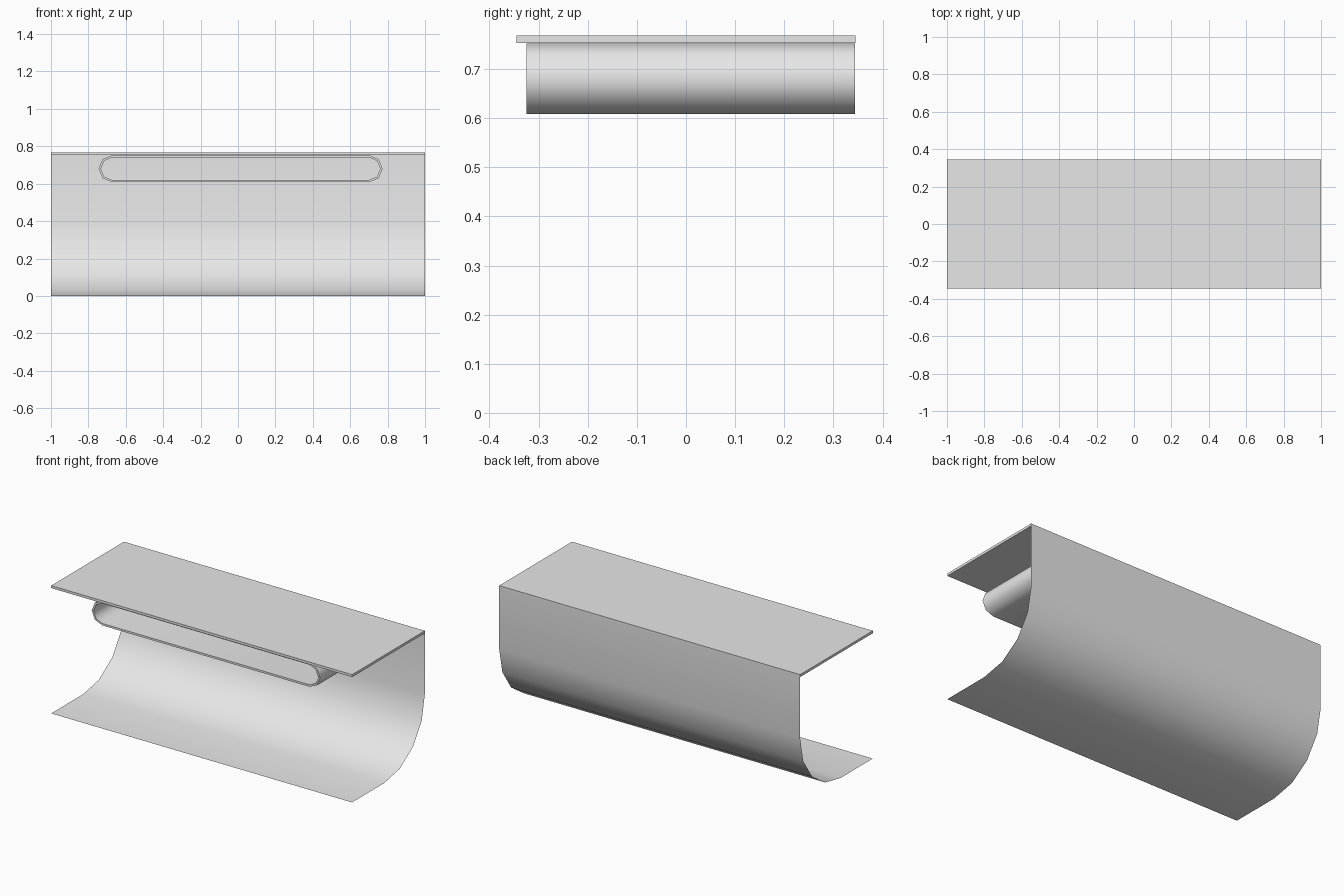
import bpy
import bmesh
from math import cos, sin, pi, radians

cube = bpy.data.objects.get("Cube")
if cube:
    bpy.data.objects.remove(cube, do_unlink=True)

grey = bpy.data.materials.new("light_grey")
grey.use_nodes = True
COLOUR = (0.8, 0.8, 0.8, 1)
grey.diffuse_color = COLOUR
grey.node_tree.nodes["Principled BSDF"].inputs["Base Color"].default_value = COLOUR

HALF_X, HALF_Y = 1.0, 0.345
PLATE_BOTTOM, TOP = 0.753, 0.768


def finish(name, bm):
    """Turn a bmesh into a named, smooth-shaded object."""
    mesh = bpy.data.meshes.new(name)
    bm.to_mesh(mesh)
    bm.free()
    mesh.materials.append(grey)
    obj = bpy.data.objects.new(name, mesh)
    bpy.context.collection.objects.link(obj)
    bpy.ops.object.select_all(action='DESELECT')
    obj.select_set(True)
    bpy.context.view_layer.objects.active = obj
    bpy.ops.object.shade_smooth_by_angle(angle=radians(50))
    return obj


def stadium(bm, y, radius, half_length, centre_x, centre_z):
    """Slot-shaped ring of vertices with four-sided half-round ends."""
    ring = []
    for side, start in ((1, -pi / 2), (-1, pi / 2)):
        for i in range(5):
            a = start + i * pi / 4
            ring.append(bm.verts.new((centre_x + side * half_length + radius * cos(a),
                                      y, centre_z + radius * sin(a))))
    return ring


def bridge(bm, a, b):
    n = len(a)
    for i in range(n):
        j = (i + 1) % n
        bm.faces.new((a[i], a[j], b[j], b[i]))


# Flat top plate
bm = bmesh.new()
bmesh.ops.create_cube(bm, size=1)
bmesh.ops.scale(bm, vec=(2 * HALF_X, 2 * HALF_Y, TOP - PLATE_BOTTOM), verts=bm.verts)
bmesh.ops.translate(bm, vec=(0, 0, (TOP + PLATE_BOTTOM) / 2), verts=bm.verts)
finish("top_plate", bm)

# Thin back sheet: straight down, quarter round, then flat to the front
R = 0.385
profile = [(HALF_Y, PLATE_BOTTOM)]
profile += [(HALF_Y - R + R * cos(i * pi / 8), R - R * sin(i * pi / 8)) for i in range(5)]
profile.append((-HALF_Y, 0))
bm = bmesh.new()
rows = [[bm.verts.new((x, y, z)) for x in (-HALF_X, HALF_X)] for y, z in profile]
for upper, lower in zip(rows, rows[1:]):
    bm.faces.new((upper[0], lower[0], lower[1], upper[1]))
finish("curved_back_sheet", bm)

# Hollow slot-shaped tube hanging below the plate
RADIUS, WALL, FRONT, BACK = 0.072, 0.012, -0.325, 0.344
slot = dict(half_length=0.687, centre_x=0.014, centre_z=0.68)
bm = bmesh.new()
loops = [stadium(bm, y, r, **slot) for y, r in (
    (FRONT, RADIUS), (BACK, RADIUS), (BACK, RADIUS - WALL), (FRONT, RADIUS - WALL))]
for i in range(4):
    bridge(bm, loops[i], loops[(i + 1) % 4])
bmesh.ops.recalc_face_normals(bm, faces=bm.faces)
finish("slot_tube", bm)
